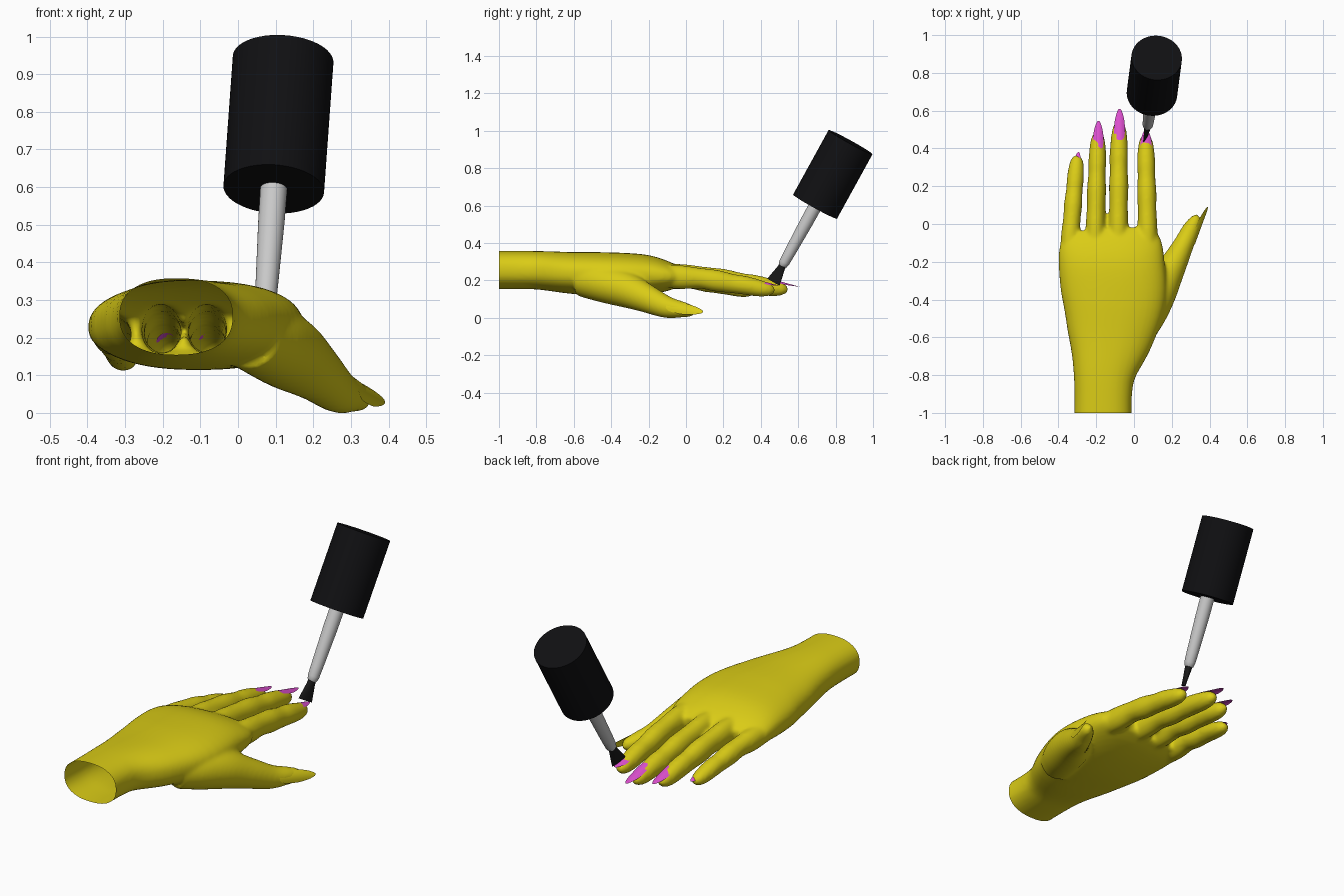
import bpy, bmesh, math
from mathutils import Vector as V

if "Cube" in bpy.data.objects:
    bpy.data.objects.remove(bpy.data.objects["Cube"])


def material(name, rgb):
    m = bpy.data.materials.new(name)
    m.diffuse_color = (*rgb, 1)
    m.use_nodes = True
    m.node_tree.nodes["Principled BSDF"].inputs["Base Color"].default_value = m.diffuse_color
    return m


SKIN = material("yellow skin", (0.70, 0.60, 0.008))
POLISH = material("magenta polish", (0.73, 0.08, 0.63))
BLACK = material("black plastic", (0.005, 0.005, 0.006))
BRISTLE = material("dark bristle", (0.010, 0.010, 0.010))
GREY = material("light grey", (0.58, 0.58, 0.58))


def curve_rows(rows, n):
    """Catmull-Rom interpolation of rows of numbers."""
    out = []
    for i in range(len(rows) - 1):
        a, b, c, d = (rows[max(i - 1, 0)], rows[i], rows[i + 1],
                      rows[min(i + 2, len(rows) - 1)])
        for k in range(n):
            t = k / n
            out.append([0.5 * (2 * q + (r - p) * t + (2 * p - 5 * q + 4 * r - s) * t * t
                               + (3 * q - p - 3 * r + s) * t ** 3)
                        for p, q, r, s in zip(a, b, c, d)])
    return out + [list(rows[-1])]


def tube(bm, rows, side=None, sides=32, power=1.0):
    """Closed loft through rows of (x, y, z, half width, half height)."""
    rings = []
    for i, (x, y, z, hu, hv) in enumerate(rows):
        p, q = rows[max(i - 1, 0)], rows[min(i + 1, len(rows) - 1)]
        t = (V(q[:3]) - V(p[:3])).normalized()
        u = side.copy() if side else t.cross(V((0, 0, 1)))
        u = (u - t * u.dot(t)).normalized()
        v = u.cross(t)
        ring = []
        for k in range(sides):
            a = math.tau * k / sides
            c, s = math.cos(a), math.sin(a)
            c, s = math.copysign(abs(c) ** power, c), math.copysign(abs(s) ** power, s)
            ring.append(bm.verts.new(V((x, y, z)) + u * hu * c + v * hv * s))
        rings.append(ring)
    for r, s in zip(rings, rings[1:]):
        for k in range(sides):
            j = (k + 1) % sides
            bm.faces.new((r[k], r[j], s[j], s[k]))
    bm.faces.new(rings[0])
    bm.faces.new(rings[-1])


def finish(name, bm, mat, angle=40):
    bmesh.ops.recalc_face_normals(bm, faces=bm.faces)
    me = bpy.data.meshes.new(name)
    bm.to_mesh(me)
    bm.free()
    me.materials.append(mat)
    me.polygons.foreach_set("use_smooth", [True] * len(me.polygons))
    me.set_sharp_from_angle(angle=math.radians(angle))
    ob = bpy.data.objects.new(name, me)
    bpy.context.collection.objects.link(ob)
    return ob


# ---- hand: forearm and palm, fingers and thumb, fused by a remesh ----
bm = bmesh.new()
palm = [(-.165, -1.06, .256, .152, .102), (-.163, -.9, .256, .152, .102),
        (-.155, -.78, .254, .168, .103), (-.125, -.6, .240, .228, .112),
        (-.105, -.4, .232, .275, .118), (-.118, -.22, .230, .28, .108),
        (-.125, -.1, .222, .268, .080), (-.13, -.03, .215, .22, .045)]
tube(bm, curve_rows(palm, 5), sides=48, power=.85)

# (fraction of length, centre height, width factor, half height)
finger_shape = [(-.2, .232, .95, .060), (.05, .222, 1, .066), (.25, .216, .93, .057),
                (.42, .202, .97, .060), (.58, .187, .88, .053), (.70, .178, .90, .052),
                (.85, .162, .82, .046), (.95, .154, .62, .034), (1.0, .151, .25, .012)]
fingers = [  # base x, y, tip x, y, half width, height scale, height shift
    (.072, -.06, .062, .475, .053, .97, -.004),
    (-.083, -.05, -.078, .545, .053, 1, 0),
    (-.205, -.05, -.190, .490, .052, 1, 0),
    (-.338, -.08, -.300, .365, .050, .86, -.012)]
for x0, y0, x1, y1, w, h, dz in fingers:
    rows = [(x0 + (x1 - x0) * t, y0 + (y1 - y0) * t, z + dz, w * f, hh * h)
            for t, z, f, hh in finger_shape]
    tube(bm, curve_rows(rows, 5))
thumb = [(.03, -.56, .205, .09, .09), (.085, -.45, .185, .100, .10),
         (.14, -.33, .155, .098, .098), (.205, -.22, .108, .073, .078),
         (.262, -.11, .060, .055, .060), (.300, -.03, .046, .046, .045),
         (.328, .025, .038, .030, .032), (.340, .045, .035, .012, .014)]
tube(bm, curve_rows(thumb, 5))
hand = finish("hand", bm, SKIN)
rm = hand.modifiers.new("fuse", 'REMESH')
rm.mode, rm.voxel_size = 'VOXEL', 0.010
sm = hand.modifiers.new("soften", 'SMOOTH')
sm.factor, sm.iterations = 0.5, 8
bpy.context.view_layer.update()
fused = bpy.data.meshes.new_from_object(
    hand.evaluated_get(bpy.context.evaluated_depsgraph_get()))
hand.modifiers.clear()
# open wrist
bm = bmesh.new()
bm.from_mesh(fused)
bmesh.ops.bisect_plane(bm, geom=bm.verts[:] + bm.edges[:] + bm.faces[:],
                       plane_co=(0, -1, 0), plane_no=(0, 1, 0), clear_inner=True)
bpy.data.objects.remove(hand)
finish("hand", bm, SKIN, 180)


# ---- nails: curved pointed plates ----
def nail(name, start, end, normal, half, drop, mat):
    bm = bmesh.new()
    start, end, normal = V(start), V(end), V(normal)
    axis = end - start
    normal = (normal - axis * normal.dot(axis) / axis.length_squared).normalized()
    side = axis.cross(normal).normalized()
    widths = curve_rows([(0, .45), (.08, .85), (.25, 1), (.55, .97), (.8, .68),
                         (.95, .35), (1, .12)], 3)
    grid = [[bm.verts.new(start + axis * t + side * half * w * s
                          - normal * drop * (w * s) ** 2)
             for s in (-1, -.6, -.2, .2, .6, 1)] for t, w in widths]
    for r, q in zip(grid, grid[1:]):
        for k in range(5):
            bm.faces.new((r[k], r[k + 1], q[k + 1], q[k]))
    bmesh.ops.solidify(bm, geom=bm.faces[:], thickness=.005)
    finish(name, bm, mat)


up = (0, 0, 1)
nail("index_nail", (.063, .38, .205), (.065, .50, .172), up, .029, .011, POLISH)
nail("middle_nail", (-.077, .445, .212), (-.076, .61, .166), up, .028, .011, POLISH)
nail("ring_nail", (-.190, .395, .212), (-.188, .545, .168), up, .027, .011, POLISH)
nail("little_nail", (-.303, .325, .168), (-.294, .38, .148), (-.3, 0, 1), .015, .005, POLISH)
nail("thumb_nail", (.318, -.105, .070), (.390, .090, .032), (.85, -.3, .42), .032, .010, SKIN)

# ---- polish brush along one slanted axis ----
FOOT = V((.095, .69, .595))                      # centre of the cap's underside
AXIS = V((.025, .190, .345)).normalized()


def brush_part(name, rows, mat, side=None, angle=40):
    bm = bmesh.new()
    tube(bm, [(*(FOOT + AXIS * d), u, v) for d, u, v in rows], side, 48)
    finish(name, bm, mat, angle)


brush_part("cap", [(0, .134, .134), (.394, .134, .134)], BLACK)
brush_part("stem", [(-.365, .018, .018), (-.358, .024, .024), (-.34, .028, .028),
                    (-.29, .030, .030), (-.10, .035, .035), (.01, .036, .036)], GREY)
brush_part("bristles", [(-.462, .041, .007), (-.42, .032, .012), (-.38, .022, .017),
                        (-.35, .019, .019)], BRISTLE, V((.4, 1, 0)))
